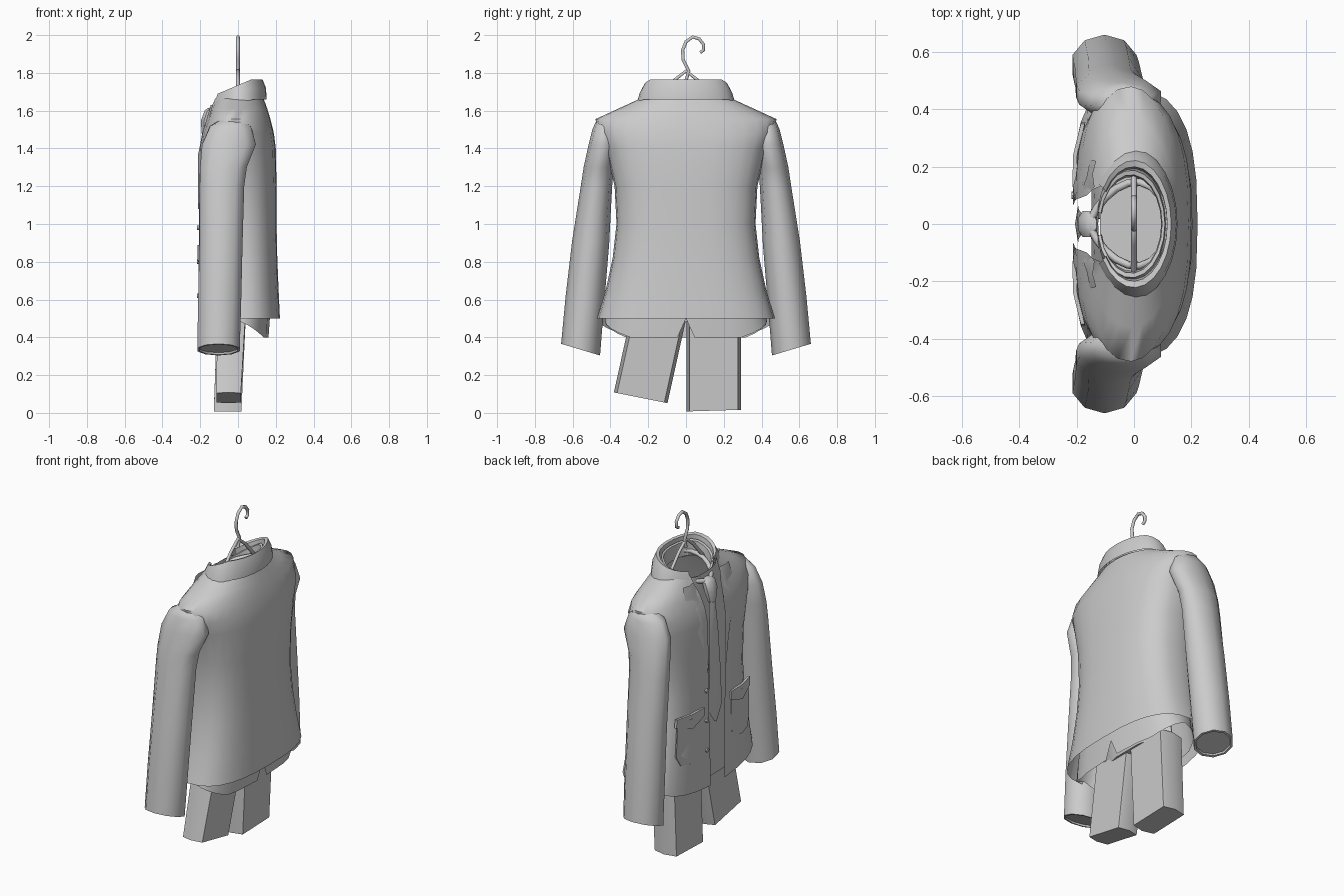
import bpy, bmesh, math
from mathutils import Vector


def finish(name, bm, mirror=False, angle=40):
    bmesh.ops.recalc_face_normals(bm, faces=bm.faces)
    me = bpy.data.meshes.new(name)
    bm.to_mesh(me)
    bm.free()
    ob = bpy.data.objects.new(name, me)
    bpy.context.collection.objects.link(ob)
    bpy.ops.object.select_all(action='DESELECT')
    ob.select_set(True)
    bpy.context.view_layer.objects.active = ob
    bpy.ops.object.shade_smooth_by_angle(angle=math.radians(angle))
    if mirror:
        m = ob.modifiers.new("mirror", 'MIRROR')
        m.use_axis = (False, True, False)
        m.use_clip = True
        m.merge_threshold = 0.002
    return ob


def loft(name, rings, closed=False, caps="", mirror=False, angle=40):
    """Skin a list of equal-length point rings."""
    bm = bmesh.new()
    vs = [[bm.verts.new(p) for p in r] for r in rings]
    n = len(vs[0])
    for a, b in zip(vs, vs[1:]):
        for i in range(n if closed else n - 1):
            j = (i + 1) % n
            bm.faces.new((a[i], a[j], b[j], b[i]))
    if "s" in caps:
        bm.faces.new(vs[0])
    if "e" in caps:
        bm.faces.new(vs[-1])
    return finish(name, bm, mirror, angle)


def half_ring(z, xf, xb, hw, e, gap=0.0, n=14):
    """Half a superellipse from front edge to centre back, boxier in front."""
    pts, xc = [], xf + 0.46 * (xb - xf)
    for i in range(n + 1):
        a = math.pi * i / n
        c, s = math.cos(a), max(0.0, math.sin(a))
        ex = e * 0.8 if c > 0 else e
        x = xc + ((xf - xc) * c ** ex if c > 0 else (xb - xc) * (-c) ** ex)
        y = hw * s ** ex if 0 < i < n else 0
        if c > 0:
            y = max(y, gap + 0.002 * i)
        pts.append(Vector((x, y, z)))
    return pts


def oval(cx, cy, cz, rx, ry, tilt=0.0, n=10):
    return [Vector((cx + rx * math.cos(t), cy + ry * math.sin(t), cz + tilt * ry * math.sin(t)))
            for t in (2 * math.pi * (i + 0.5) / n for i in range(n))]


def wire(name, pts, r, cyclic=False):
    cu = bpy.data.curves.new(name, 'CURVE')
    cu.dimensions = '3D'
    cu.bevel_depth = r
    cu.bevel_resolution = 1
    cu.use_fill_caps = True
    sp = cu.splines.new('POLY')
    sp.points.add(len(pts) - 1)
    for p, q in zip(sp.points, pts):
        p.co = (*q, 1)
    sp.use_cyclic_u = cyclic
    ob = bpy.data.objects.new(name, cu)
    bpy.context.collection.objects.link(ob)
    return ob


# jacket body: open front, low front hem, sloping shoulders
body = [half_ring(*r) for r in (
    (0.50, -0.213, 0.222, 0.47, 0.74, 0.065), (0.65, -0.21, 0.215, 0.425, 0.74, 0.07),
    (0.82, -0.208, 0.208, 0.388, 0.74, 0.075), (1.00, -0.206, 0.204, 0.368, 0.74, 0.08),
    (1.20, -0.206, 0.204, 0.378, 0.74, 0.08), (1.40, -0.204, 0.20, 0.425, 0.74, 0.085),
    (1.48, -0.19, 0.19, 0.46, 0.8, 0.09), (1.555, -0.165, 0.172, 0.48, 1.0, 0.10),
    (1.61, -0.145, 0.155, 0.36, 1.0, 0.12), (1.665, -0.12, 0.135, 0.24, 1.0, 0.13))]
for i, p in enumerate(body[0]):
    p.z -= 0.11 * max(0.0, 1 - i / 6) ** 0.6
loft("jacket_body", body, mirror=True, angle=60)

# sleeves running out of the shoulder, with slanted closed cuffs
sleeve = [oval(*s) for s in (
    (-0.03, 0.432, 1.552, 0.06, 0.046, -0.25), (-0.04, 0.432, 1.515, 0.115, 0.063, -0.2),
    (-0.048, 0.440, 1.42, 0.15, 0.076, 0), (-0.077, 0.462, 1.30, 0.13, 0.08, 0),
    (-0.085, 0.474, 1.20, 0.124, 0.083, 0),
    (-0.09, 0.505, 0.90, 0.12, 0.098, 0.1), (-0.097, 0.535, 0.60, 0.12, 0.102, 0.2),
    (-0.103, 0.558, 0.335, 0.118, 0.103, 0.3), (-0.103, 0.558, 0.335, 0.105, 0.09, 0.3),
    (-0.103, 0.557, 0.345, 0.104, 0.088, 0.3))]
loft("sleeve", sleeve, closed=True, caps="se", mirror=True, angle=60)


# collars: bands round the neck, higher at the back
def collar(name, bands, start, n=10):
    rings = []
    for cx, rx, ry, zf, zb in bands:
        ring = []
        for i in range(n + 1):
            a = start + (math.pi - start) * i / n
            k = (1 - math.cos(a)) / 2
            ring.append((cx - rx * math.cos(a), ry * math.sin(a) if i < n else 0,
                         zf + (zb - zf) * min(1, k * 1.3)))
        rings.append(ring)
    return loft(name, rings, mirror=True, angle=35)


collar("jacket_collar", ((-0.003, 0.155, 0.262, 1.58, 1.66), (0.0, 0.148, 0.245, 1.64, 1.72),
                         (0.0, 0.13, 0.222, 1.68, 1.765), (-0.002, 0.118, 0.20, 1.67, 1.76),
                         (0.0, 0.115, 0.19, 1.59, 1.66)), 0.6)
collar("shirt_collar", ((-0.01, 0.125, 0.20, 1.54, 1.66), (-0.01, 0.118, 0.188, 1.63, 1.74),
                        (-0.01, 0.108, 0.172, 1.63, 1.735), (-0.01, 0.105, 0.165, 1.55, 1.65)), 0.22)


def front_x(z):
    return -0.207 if z < 1.4 else -0.207 + (z - 1.4) * 0.3


# lapels with a notch, as strips of inner and outer edge
rows = ((1.63, 0.13, 0.22), (1.56, 0.105, 0.225), (1.52, 0.10, 0.165), (1.49, 0.095, 0.22),
        (1.36, 0.085, 0.175), (1.20, 0.08, 0.12), (1.08, 0.08, 0.085))
loft("lapel", [[(front_x(z), a, z), (front_x(z) - 0.006, (a + b) / 2, z),
                (front_x(z) + 0.006, b, z)] for z, a, b in rows], mirror=True)


# patch pockets and their pointed flaps, bent round the front
def panel(name, outline, x, depth):
    bm = bmesh.new()
    f = bm.faces.new([bm.verts.new((x + 1.3 * max(0, y - 0.2) ** 2, y, z)) for y, z in outline])
    ext = bmesh.ops.extrude_face_region(bm, geom=[f])
    bmesh.ops.translate(bm, vec=(-depth, 0, 0),
                        verts=[v for v in ext["geom"] if isinstance(v, bmesh.types.BMVert)])
    return finish(name, bm, True, 30)


panel("pocket", ((0.14, 0.86), (0.25, 0.86), (0.34, 0.86), (0.35, 0.66), (0.32, 0.60), (0.25, 0.59),
                 (0.17, 0.60), (0.14, 0.65)), -0.201, 0.008)
panel("pocket_flap", ((0.13, 0.89), (0.24, 0.89), (0.35, 0.89), (0.355, 0.84), (0.24, 0.80), (0.13, 0.84)),
      -0.201, 0.014)

# jacket buttons
for z in (0.98, 0.80, 0.62):
    bpy.ops.mesh.primitive_cylinder_add(vertices=8, radius=0.013, depth=0.012,
                                        location=(-0.212, 0.1, z), rotation=(0, math.pi / 2, 0))
    bpy.context.object.name = "jacket_button"

# shirt: inner shell with a notch at the centre of the back hem
shirt = [half_ring(*r) for r in (
    (0.40, -0.15, 0.165, 0.43, 0.8), (0.52, -0.15, 0.17, 0.415, 0.8), (0.82, -0.15, 0.175, 0.355, 0.8),
    (1.10, -0.15, 0.175, 0.345, 0.8), (1.40, -0.15, 0.17, 0.39, 0.85), (1.52, -0.14, 0.145, 0.40, 1.1),
    (1.64, -0.125, 0.11, 0.19, 1.0))]
for i, p in enumerate(shirt[0]):
    p.z += 0.09 * max(0.0, 1 - abs(i - 7) / 4)
for row in shirt:
    row[-2].y = 0.045
shirt[0][-1].z = 0.5
loft("shirt", shirt, mirror=True, angle=60)


# trousers: two flattened six-sided legs, one swung aside, under a closed seat
def hexagon(cx, cy, cz, rx, ry, tilt=0.0):
    return [(cx + rx * a, cy + ry * b, cz + tilt * ry * b) for a, b in
            ((0, 1), (1, 0.88), (1, -0.88), (0, -1), (-1, -0.88), (-1, 0.88))]


for side, rows in (("left", ((-0.055, 0.147, 0.012, 0.073, 0.145, 0.03), (-0.035, 0.147, 0.5, 0.076, 0.145))),
                   ("right", ((-0.05, -0.24, 0.08, 0.065, 0.142, -0.2),
                              (-0.035, -0.147, 0.5, 0.074, 0.145, -0.1)))):
    loft("trouser_leg_" + side, [hexagon(*r) for r in rows], closed=True, caps="se", angle=30)
loft("trouser_seat", [oval(*r) for r in ((-0.03, 0, 0.48, 0.085, 0.29), (-0.01, 0, 0.75, 0.115, 0.27),
                                         (-0.01, 0, 0.98, 0.115, 0.22))], closed=True, caps="se")

# tie: blade, knot and neck loop
blade = ((1.50, 0.028), (1.30, 0.042), (1.05, 0.055), (0.84, 0.066), (0.755, 0.004))
loft("tie_blade", [[(-0.175 - d, -w, z), (-0.186 - d, 0, z), (-0.175 - d, w, z), (-0.168 - d, 0, z)]
                   for z, w in blade for d in [0.02 * min(1, (1.5 - z) * 3)]], closed=True, caps="se", angle=30)
loft("tie_knot", [oval(x, 0, z, rx, ry, 0, 8) for x, z, rx, ry in (
    (-0.175, 1.48, 0.02, 0.028), (-0.168, 1.55, 0.03, 0.05), (-0.152, 1.60, 0.026, 0.05),
    (-0.145, 1.615, 0.016, 0.03))], closed=True, caps="se")
wire("tie_loop", [(-0.02 - 0.135 * math.cos(a), 0.17 * math.sin(a) * abs(math.sin(a / 2)) ** 0.5,
                   1.60 + 0.09 * (1 - math.cos(a)) / 2)
                  for a in (2 * math.pi * i / 20 for i in range(20))], 0.014, True)

# hanger: hook, sloping arms and cross bar
wire("hanger_hook", [(0, 0, 1.76), (0, 0.015, 1.81), (0, -0.015, 1.87), (0, -0.018, 1.92),
                     (0, 0.0, 1.965), (0, 0.035, 1.99), (0, 0.07, 1.98), (0, 0.093, 1.95),
                     (0, 0.092, 1.92), (0, 0.075, 1.908)], 0.01)
wire("hanger_frame", [(0, 0, 1.81), (0, 0.07, 1.755), (0, 0.18, 1.63), (0, 0.38, 1.50),
                      (0, 0.36, 1.46), (0, -0.36, 1.46), (0, -0.38, 1.50), (0, -0.18, 1.63),
                      (0, -0.07, 1.755)], 0.01, True)
